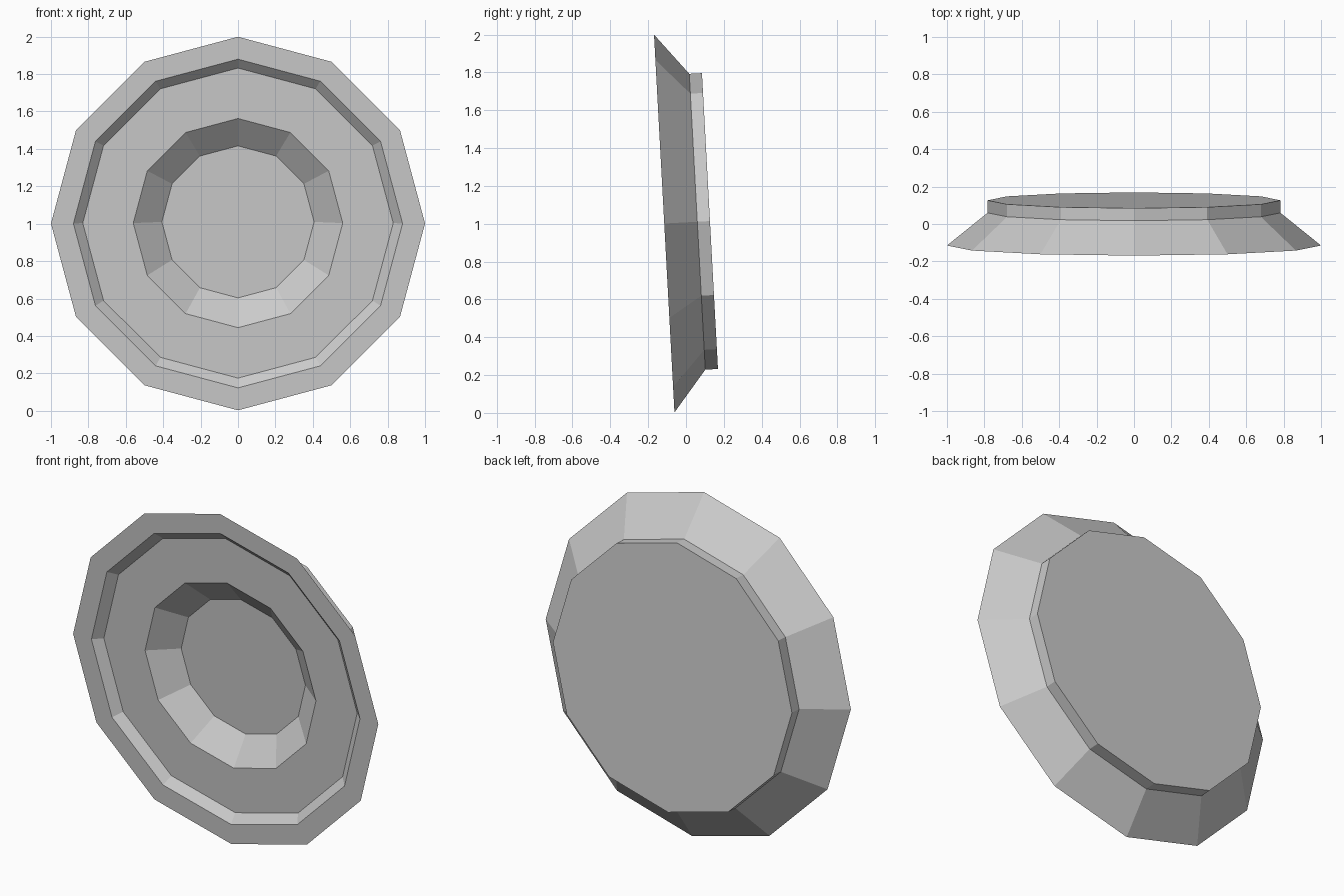
import bpy, bmesh, math
from mathutils import Matrix

if "Cube" in bpy.data.objects:
    bpy.data.objects.remove(bpy.data.objects["Cube"])

SIDES = 12
# (radius, depth behind the rim), from the well floor out to the rim and back to the foot
PROFILE = [(0.407, 0.165), (0.56, 0.045), (0.83, 0.045), (0.88, 0.0),
           (1.0, 0.0), (0.783, 0.175), (0.783, 0.242)]

bm = bmesh.new()

# Rings of the plate, turned around the y axis
rings = []
for r, d in PROFILE:
    rings.append([bm.verts.new((r * math.cos(a), d, r * math.sin(a)))
                  for a in (2 * math.pi * i / SIDES for i in range(SIDES))])

# Walls between rings
for inner, outer in zip(rings, rings[1:]):
    for i in range(SIDES):
        j = (i + 1) % SIDES
        bm.faces.new((inner[i], outer[i], outer[j], inner[j]))

# Well floor and foot base
bm.faces.new(rings[0])
bm.faces.new(rings[-1][::-1])
bmesh.ops.recalc_face_normals(bm, faces=bm.faces)

# Slight forward tilt, standing on its edge
bmesh.ops.transform(bm, verts=bm.verts, matrix=Matrix.Translation((0, -0.115, 1.001))
                    @ Matrix.Rotation(math.radians(3.1), 4, 'X'))

mesh = bpy.data.meshes.new("plate")
bm.to_mesh(mesh)
bm.free()
bpy.context.collection.objects.link(bpy.data.objects.new("plate", mesh))
